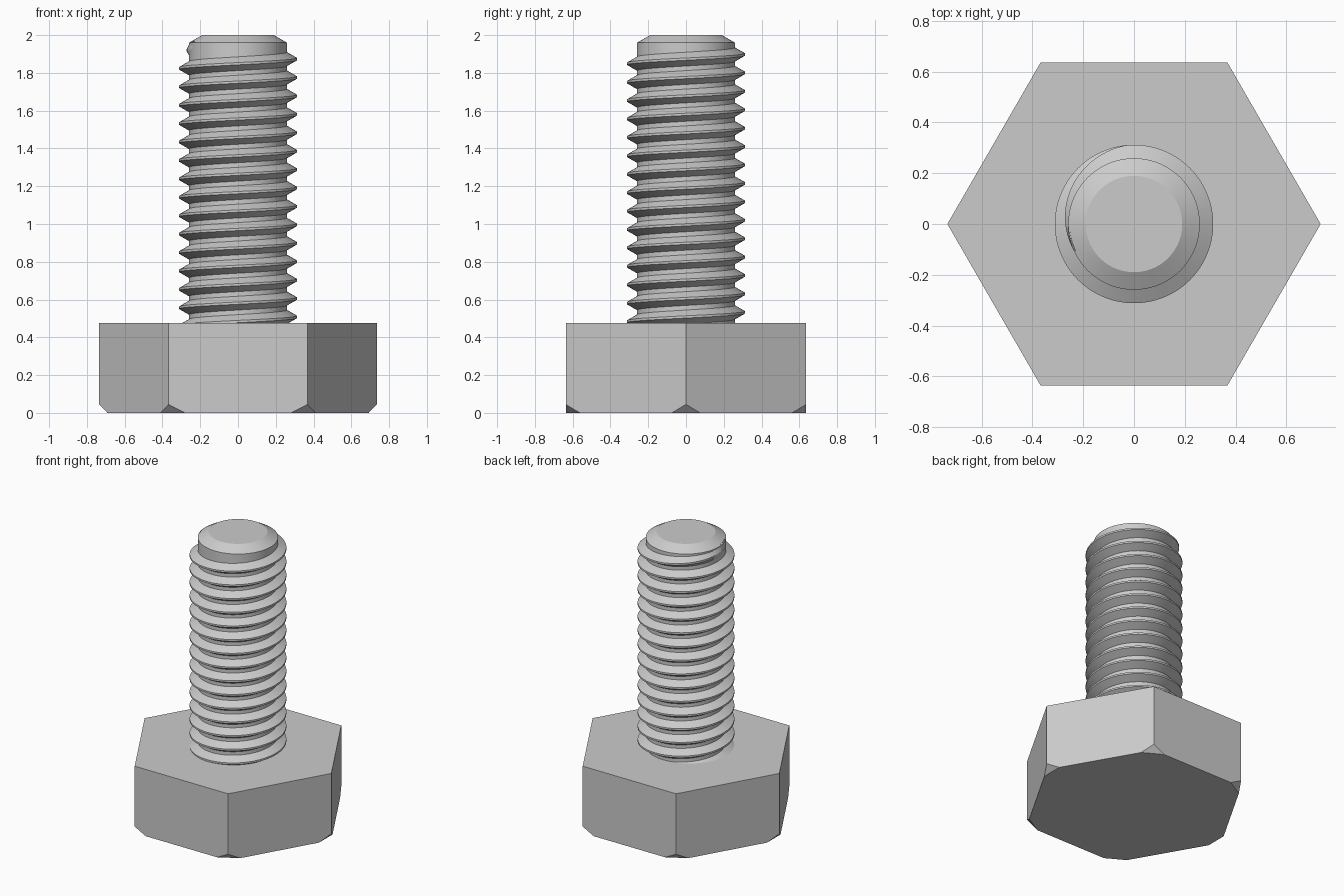
import bpy
import bmesh
from math import sin, cos, pi, radians
from mathutils import Vector

cube = bpy.data.objects.get("Cube")
if cube:
    bpy.data.objects.remove(cube, do_unlink=True)

HEAD_RADIUS, HEAD_TOP = 0.735, 0.475
CREST, PITCH = 0.312, 0.0975
ROOT = CREST - 0.5413 * PITCH
STEPS = 72                      # divisions per turn

steel = bpy.data.materials.new("plain steel")
steel.use_nodes = True
grey = (0.6, 0.6, 0.6, 1)
steel.diffuse_color = grey
steel.node_tree.nodes["Principled BSDF"].inputs["Base Color"].default_value = grey


def finish(name, bm, smooth=False):
    """Turn a bmesh into a named, coloured object."""
    bmesh.ops.recalc_face_normals(bm, faces=bm.faces)
    mesh = bpy.data.meshes.new(name)
    bm.to_mesh(mesh)
    bm.free()
    mesh.materials.append(steel)
    obj = bpy.data.objects.new(name, mesh)
    bpy.context.collection.objects.link(obj)
    if smooth:
        bpy.ops.object.select_all(action='DESELECT')
        obj.select_set(True)
        bpy.context.view_layer.objects.active = obj
        bpy.ops.object.shade_smooth_by_angle(angle=radians(25))
    return obj


def bridge(bm, a, b):
    """Join two rings of vertices with quads."""
    n = len(a)
    for i in range(n):
        j = (i + 1) % n
        bm.faces.new((a[i], a[j], b[j], b[i]))


def stack(rings, sides):
    """Closed solid from a list of (radius, z) rings."""
    bm = bmesh.new()
    loops = []
    for r, z in rings:
        loops.append([bm.verts.new((r * cos(2 * pi * i / sides),
                                    r * sin(2 * pi * i / sides), z))
                      for i in range(sides)])
    for a, b in zip(loops, loops[1:]):
        bridge(bm, a, b)
    bm.faces.new(loops[0])
    bm.faces.new(loops[-1])
    return bm


# Hexagonal head, each lower corner cut off by a slanted plane
bm = stack([(HEAD_RADIUS, 0), (HEAD_RADIUS, HEAD_TOP)], 6)
for k in range(6):
    a = k * pi / 3
    out = Vector((cos(a), sin(a), 0))
    bmesh.ops.bisect_plane(
        bm, geom=bm.verts[:] + bm.edges[:] + bm.faces[:],
        plane_co=out * HEAD_RADIUS + Vector((0, 0, 0.045)),
        plane_no=out * 0.045 - Vector((0, 0, 0.0435)), clear_outer=True)
    bmesh.ops.holes_fill(bm, edges=bm.edges[:], sides=0)
finish("hex_head", bm)

# Shaft core with chamfered tip
bm = stack([(ROOT, 0.4), (ROOT, 1.96), (0.19, 2)], STEPS)
finish("shaft_core", bm, True)

# Right-handed thread, starting inside the head and fading out below the tip
SINK = 0.006
START, FADE, END = -15 * 360, 95, 205
CREST_Z = 1.873                 # crest height at angle zero
half_crest = PITCH / 16
half_root = half_crest + PITCH * 5 / 16 + SINK * 0.577

bm = bmesh.new()
rings = []
for angle in range(START, END + 1, 360 // STEPS):
    fade = max(0, (angle - FADE) / (END - FADE))
    tip = CREST + (ROOT - 0.001 - CREST) * fade
    z = CREST_Z + PITCH * angle / 360
    a = radians(angle)
    base = ROOT - SINK
    section = [(base, -half_root), (tip, -half_crest),
               (tip, half_crest), (base, half_root)]
    rings.append([bm.verts.new((r * cos(a), r * sin(a), z + dz))
                  for r, dz in section])
for a, b in zip(rings, rings[1:]):
    bridge(bm, a, b)
bm.faces.new(rings[0])
bm.faces.new(rings[-1])
finish("screw_thread", bm, True)
